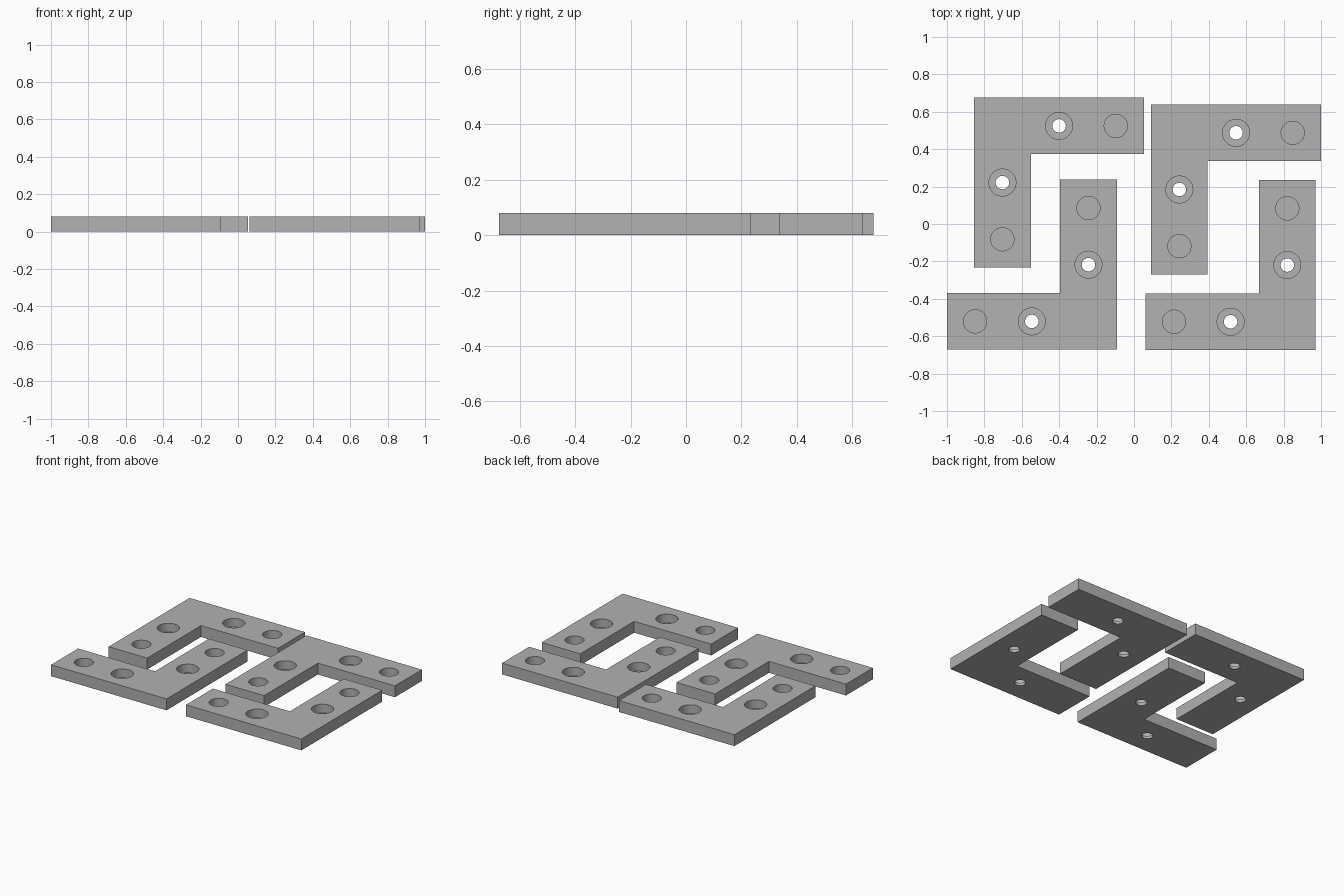
import bpy, bmesh
from mathutils import Vector

if "Cube" in bpy.data.objects:
    bpy.data.objects.remove(bpy.data.objects["Cube"])

U = 0.303          # width of one bracket arm
L = 3 * U          # length of one bracket arm
T = 0.081          # plate thickness
FLOOR = 0.02       # material left under the pockets

grey = bpy.data.materials.new("plain grey")
grey.diffuse_color = (0.445, 0.445, 0.445, 1)
grey.use_nodes = True
grey.node_tree.nodes["Principled BSDF"].inputs["Base Color"].default_value = grey.diffuse_color


def drill(x, y, radius, z0, z1):
    """Hidden cylinder used to cut a hole."""
    bpy.ops.mesh.primitive_cylinder_add(vertices=48, radius=radius, depth=z1 - z0,
                                        location=(x, y, (z0 + z1) / 2))
    ob = bpy.context.object
    ob.name = "hole_cutter"
    return ob


def bracket(name, cx, cy, sx, sy):
    """L plate with its outer corner at (cx, cy), arms running along sx and sy."""
    def at(u, v):
        return cx + sx * u * U, cy + sy * v * U

    # L outline extruded to the plate thickness
    bm = bmesh.new()
    outline = [(0, 0), (3, 0), (3, 1), (1, 1), (1, 3), (0, 3)]
    face = bm.faces.new([bm.verts.new((*at(u, v), 0)) for u, v in outline])
    ext = bmesh.ops.extrude_face_region(bm, geom=[face])
    bmesh.ops.translate(bm, vec=Vector((0, 0, T)),
                        verts=[g for g in ext["geom"] if isinstance(g, bmesh.types.BMVert)])
    bmesh.ops.recalc_face_normals(bm, faces=bm.faces[:])
    mesh = bpy.data.meshes.new(name)
    bm.to_mesh(mesh)
    bm.free()
    mesh.materials.append(grey)
    ob = bpy.data.objects.new(name, mesh)
    bpy.context.collection.objects.link(ob)

    # On each arm: a counterbored screw hole and a blind pocket near the tip
    cutters = []
    for u, v in ((1.5, 0.5), (0.5, 1.5)):
        cutters.append(drill(*at(u, v), 0.072, FLOOR, T + 0.05))
        cutters.append(drill(*at(u, v), 0.036, -0.05, T + 0.03))
    for u, v in ((2.5, 0.5), (0.5, 2.5)):
        cutters.append(drill(*at(u, v), 0.062, FLOOR, T + 0.05))

    bpy.ops.object.select_all(action='DESELECT')
    ob.select_set(True)
    bpy.context.view_layer.objects.active = ob
    for c in cutters:
        mod = ob.modifiers.new("hole", 'BOOLEAN')
        mod.operation = 'DIFFERENCE'
        mod.solver = 'EXACT'
        mod.object = c
        bpy.ops.object.modifier_apply(modifier=mod.name)
    for c in cutters:
        bpy.data.objects.remove(c)
    bpy.ops.object.shade_smooth_by_angle()


bracket("back_left_bracket", -0.855, 0.676, 1, -1)
bracket("back_right_bracket", 0.091, 0.639, 1, -1)
bracket("front_left_bracket", -0.092, -0.672, -1, 1)
bracket("front_right_bracket", 0.971, -0.674, -1, 1)
